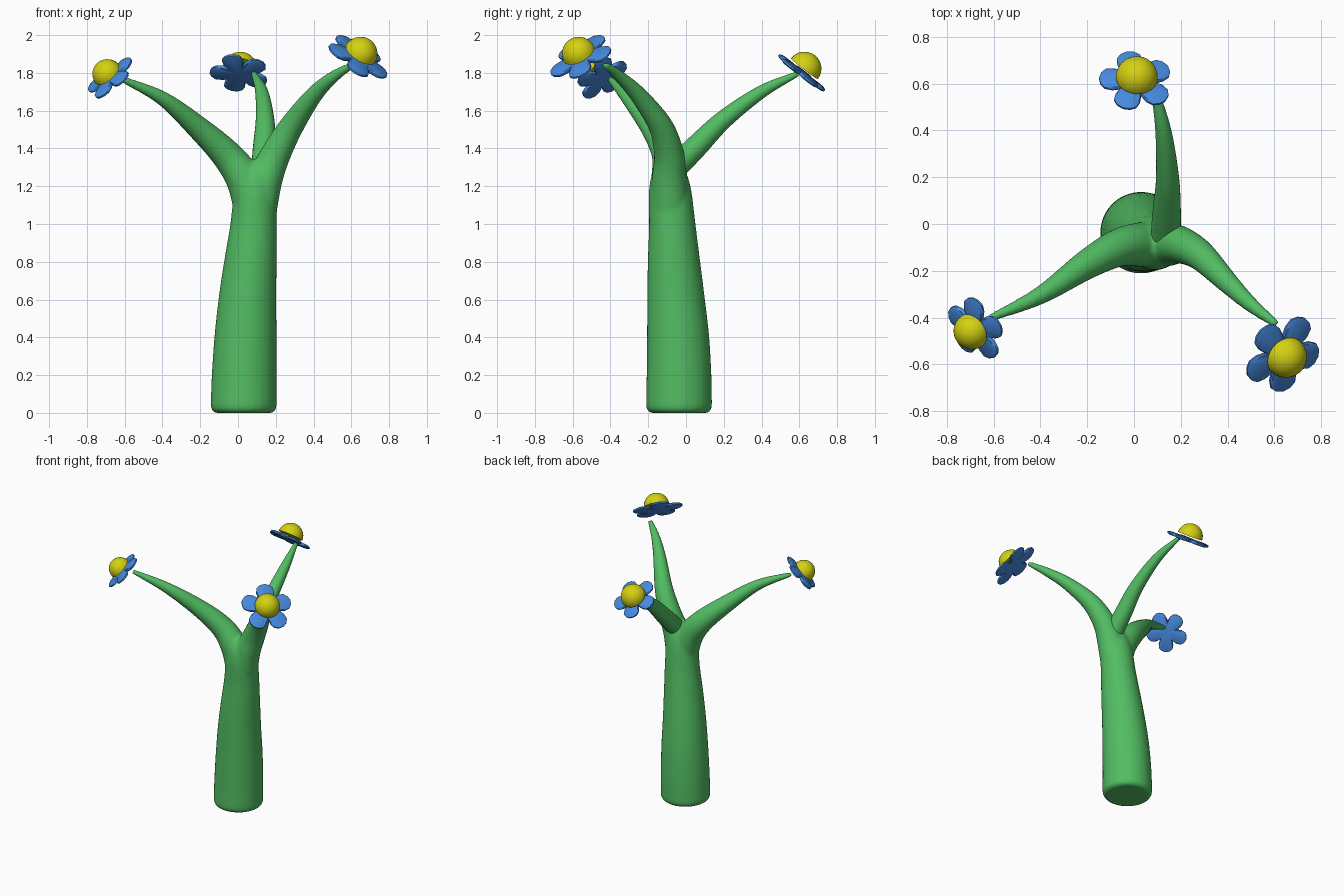
import bpy, bmesh, math
from mathutils import Vector, Matrix

if "Cube" in bpy.data.objects:
    bpy.data.objects.remove(bpy.data.objects["Cube"])


def material(name, rgb):
    m = bpy.data.materials.new(name)
    m.diffuse_color = (*rgb, 1)
    m.use_nodes = True
    m.node_tree.nodes["Principled BSDF"].inputs["Base Color"].default_value = m.diffuse_color
    return m


GREEN = material("stem green", (0.085, 0.51, 0.125))
BLUE = material("petal blue", (0.06, 0.25, 0.72))
YELLOW = material("centre yellow", (0.66, 0.64, 0.006))


def finish(name, bm, mat):
    bmesh.ops.recalc_face_normals(bm, faces=bm.faces)
    mesh = bpy.data.meshes.new(name)
    bm.to_mesh(mesh)
    bm.free()
    mesh.materials.append(mat)
    ob = bpy.data.objects.new(name, mesh)
    bpy.context.collection.objects.link(ob)
    return ob


def smooth(ob, angle):
    bpy.ops.object.select_all(action='DESELECT')
    bpy.context.view_layer.objects.active = ob
    ob.select_set(True)
    bpy.ops.object.shade_smooth_by_angle(angle=math.radians(angle))


def spline(pts, steps=6):
    """Catmull-Rom curve through (x, y, z, radius) points."""
    p = [Vector(q) for q in pts]
    p = [2 * p[0] - p[1]] + p + [2 * p[-1] - p[-2]]
    out = []
    for a, b, c, d in zip(p, p[1:], p[2:], p[3:]):
        for i in range(steps):
            t = i / steps
            out.append(0.5 * (2 * b + (c - a) * t + (2 * a - 5 * b + 4 * c - d) * t * t
                              + (3 * b - a - 3 * c + d) * t ** 3))
    return out + [p[-2]]


def tube(bm, path, sides=28):
    """Tapering capped tube along a path of (x, y, z, radius)."""
    pos = [q.to_3d() for q in path]
    tan = [(pos[min(i + 1, len(pos) - 1)] - pos[max(i - 1, 0)]).normalized()
           for i in range(len(pos))]
    side = tan[0].orthogonal().normalized()
    rings = []
    for i, q in enumerate(path):
        if i:
            side = tan[i - 1].rotation_difference(tan[i]) @ side
        up = tan[i].cross(side)
        ring = []
        for k in range(sides):
            a = math.tau * k / sides
            ring.append(bm.verts.new(pos[i] + q[3] * (side * math.cos(a) + up * math.sin(a))))
        rings.append(ring)
    for r, s in zip(rings, rings[1:]):
        for k in range(sides):
            j = (k + 1) % sides
            bm.faces.new((r[k], r[j], s[j], s[k]))
    bm.faces.new(rings[0][::-1])
    bm.faces.new(rings[-1])


# Trunk with rounded foot, fused with the two front branches
trunk = [(0.03, -0.037, 0.04, 0.175), (0.033, -0.037, 0.2, 0.172), (0.04, -0.042, 0.4, 0.165),
         (0.05, -0.053, 0.6, 0.153), (0.066, -0.064, 0.8, 0.139), (0.083, -0.073, 1.0, 0.123),
         (0.09, -0.085, 1.18, 0.112), (0.085, -0.09, 1.28, 0.085), (0.08, -0.09, 1.33, 0.04)]
foot = [Vector((0.03, -0.037, z, r)) for z, r in ((0.0, 0.15), (0.008, 0.164), (0.02, 0.172))]
left_branch = [(0.075, -0.085, 1.1, 0.1), (0.03, -0.088, 1.24, 0.096), (-0.06, -0.1, 1.365, 0.082),
               (-0.2, -0.172, 1.5, 0.064), (-0.4, -0.305, 1.665, 0.039), (-0.62, -0.405, 1.77, 0.017)]
right_branch = [(0.11, -0.085, 1.1, 0.1), (0.145, -0.088, 1.24, 0.092), (0.2, -0.09, 1.37, 0.08),
                (0.285, -0.135, 1.52, 0.065), (0.4, -0.25, 1.68, 0.047),
                (0.5, -0.345, 1.775, 0.033), (0.61, -0.43, 1.845, 0.018)]
bm = bmesh.new()
tube(bm, foot + spline(trunk))
tube(bm, spline(left_branch))
tube(bm, spline(right_branch))
body = finish("trunk_and_front_branches", bm, GREEN)
mod = body.modifiers.new("fuse", 'REMESH')
mod.mode = 'VOXEL'
mod.voxel_size = 0.011
mod.use_smooth_shade = True
mod = body.modifiers.new("blend", 'SMOOTH')
mod.factor = 0.5
mod.iterations = 8

# Back branch, set into the fork
bm = bmesh.new()
tube(bm, spline([(0.135, -0.045, 1.31, 0.064), (0.14, 0.06, 1.415, 0.06), (0.143, 0.2, 1.553, 0.049),
                 (0.125, 0.4, 1.70, 0.034), (0.085, 0.59, 1.795, 0.014)]))
smooth(finish("back_branch", bm, GREEN), 50)

# Half outline of a petal: degrees from its axis, share of flower radius
PETAL = [(-36, 0.5), (-29, 0.72), (-21, 0.89), (-11, 0.97), (0, 1.0), (11, 0.97), (21, 0.89), (29, 0.72)]
PETAL_COUNT = 5


def flower(name, centre, normal, aim, radius, dome):
    """Five-petal disc with a domed middle; aim is the x, y heading of one petal."""
    n = Vector(normal).normalized()
    u = Vector((aim[0], aim[1], -(n.x * aim[0] + n.y * aim[1]) / n.z)).normalized()
    v = n.cross(u)
    frame = Matrix.Translation(centre) @ Matrix((u, v, n)).transposed().to_4x4()

    # Petals: stacked outlines give the softened rim
    bm = bmesh.new()
    rings = []
    for z, inset in ((-0.011, 0.014), (-0.005, 0.0), (0.005, 0.0), (0.011, 0.014)):
        ring = []
        for k in range(PETAL_COUNT):
            for deg, r in PETAL:
                a = math.radians(deg + 360 / PETAL_COUNT * k)
                d = radius * r - inset
                ring.append(bm.verts.new((d * math.cos(a), d * math.sin(a), z)))
        rings.append(ring)
    count = len(rings[0])
    for r, s in zip(rings, rings[1:]):
        for k in range(count):
            j = (k + 1) % count
            bm.faces.new((r[k], r[j], s[j], s[k]))
    for ring, z in ((rings[0], -0.011), (rings[-1], 0.011)):
        mid = bm.verts.new((0, 0, z))
        for k in range(count):
            bm.faces.new((mid, ring[k], ring[(k + 1) % count]))
    bm.transform(frame)
    smooth(finish(name + "_petals", bm, BLUE), 35)

    # Domed middle, flat underneath
    bm = bmesh.new()
    bmesh.ops.create_uvsphere(bm, u_segments=24, v_segments=16, radius=dome)
    cut = bmesh.ops.bisect_plane(bm, geom=bm.verts[:] + bm.edges[:] + bm.faces[:], dist=1e-4,
                                 plane_co=(0, 0, 0), plane_no=(0, 0, 1), clear_inner=True)
    rim = [e for e in bm.edges if e.is_boundary]
    bmesh.ops.holes_fill(bm, edges=rim, sides=0)
    bm.transform(frame @ Matrix.Translation((0, 0, 0.028)))
    smooth(finish(name + "_middle", bm, YELLOW), 50)


flower("left_flower", (-0.675, -0.445, 1.775), (-0.6, -0.43, 0.67), (-0.1, 1), 0.148, 0.079)
flower("right_flower", (0.635, -0.555, 1.88), (0.48, -0.42, 0.75), (0, -1), 0.182, 0.09)
flower("back_flower", (0.01, 0.61, 1.80), (0.06, 0.61, 0.79), (-1, 0.08), 0.16, 0.09)
